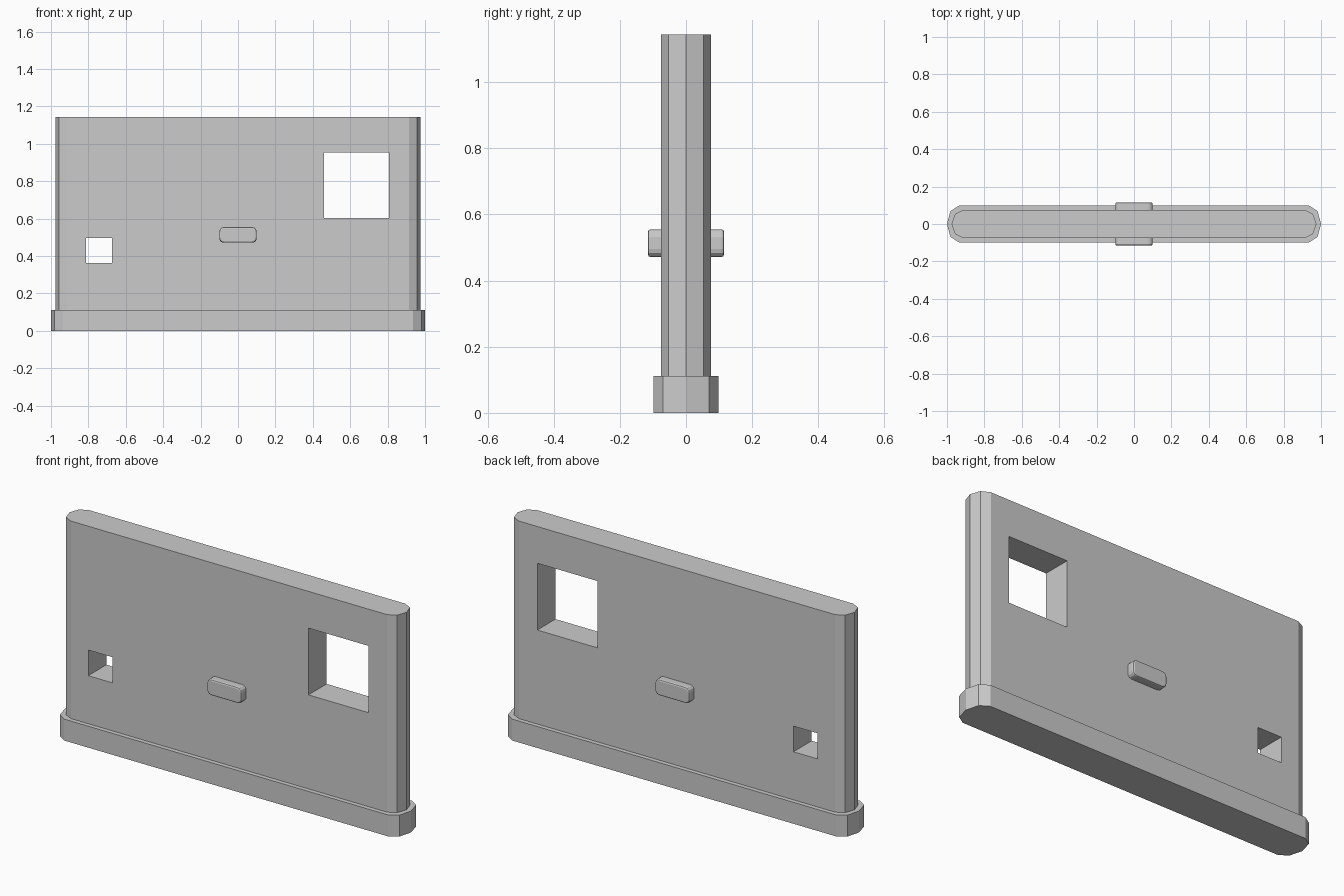
import bpy
import bmesh
from math import cos, sin, pi

cube = bpy.data.objects.get("Cube")
if cube:
    bpy.data.objects.remove(cube, do_unlink=True)

grey = bpy.data.materials.new("light_grey")
grey.use_nodes = True
COLOUR = (0.6, 0.6, 0.6, 1)
grey.diffuse_color = COLOUR
grey.node_tree.nodes["Principled BSDF"].inputs["Base Color"].default_value = COLOUR


def make_object(name, bm):
    bmesh.ops.recalc_face_normals(bm, faces=bm.faces)
    mesh = bpy.data.meshes.new(name)
    bm.to_mesh(mesh)
    bm.free()
    mesh.materials.append(grey)
    obj = bpy.data.objects.new(name, mesh)
    bpy.context.collection.objects.link(obj)
    return obj


def slab(name, straight, end, half_depth, z0, z1):
    """Upright slab with four-sided rounded ends."""
    bm = bmesh.new()
    ring = []
    for side in (1, -1):
        for i in range(5):
            a = -pi / 2 + i * pi / 4
            ring.append(bm.verts.new((side * (straight + end * cos(a)),
                                      side * half_depth * sin(a), z0)))
    face = bm.faces.new(ring)
    ext = bmesh.ops.extrude_face_region(bm, geom=[face])
    top = [v for v in ext["geom"] if isinstance(v, bmesh.types.BMVert)]
    bmesh.ops.translate(bm, verts=top, vec=(0, 0, z1 - z0))
    return make_object(name, bm)


def box(bounds):
    """Box from (low, high) pairs on each axis."""
    bm = bmesh.new()
    bmesh.ops.create_cube(bm, size=1)
    for v in bm.verts:
        for i, (low, high) in enumerate(bounds):
            v.co[i] = high if v.co[i] > 0 else low
    return bm


# Base and panel
slab("base", 0.936, 0.064, 0.098, 0, 0.112)
panel = slab("panel", 0.914, 0.061, 0.075, 0.112, 1.144)

# Openings through the panel
openings = {
    "large_opening": ((0.46, 0.807), (-0.3, 0.3), (0.603, 0.952)),
    "small_opening": ((-0.813, -0.674), (-0.3, 0.3), (0.363, 0.497)),
}
for name, bounds in openings.items():
    cutter = make_object(name + "_cutter", box(bounds))
    cutter.hide_render = True
    mod = panel.modifiers.new(name, "BOOLEAN")
    mod.operation = "DIFFERENCE"
    mod.solver = "EXACT"
    mod.object = cutter
    bpy.context.view_layer.objects.active = panel
    bpy.ops.object.modifier_apply(modifier=name)
    bpy.data.objects.remove(cutter, do_unlink=True)

# Rounded knob on each face
for name, side in (("front_knob", -1), ("back_knob", 1)):
    near, far = sorted((side * 0.073, side * 0.115))
    bm = box(((-0.1, 0.1), (near, far), (0.471, 0.555)))
    corners = [e for e in bm.edges
               if abs(e.verts[0].co.y - e.verts[1].co.y) > 0.01]
    bmesh.ops.bevel(bm, geom=corners, offset=0.024, segments=3,
                    profile=0.5, affect="EDGES")
    rim = [e for e in bm.edges
           if all(abs(v.co.y) > 0.114 for v in e.verts)]
    bmesh.ops.bevel(bm, geom=rim, offset=0.008, segments=2,
                    profile=0.5, affect="EDGES")
    make_object(name, bm)
